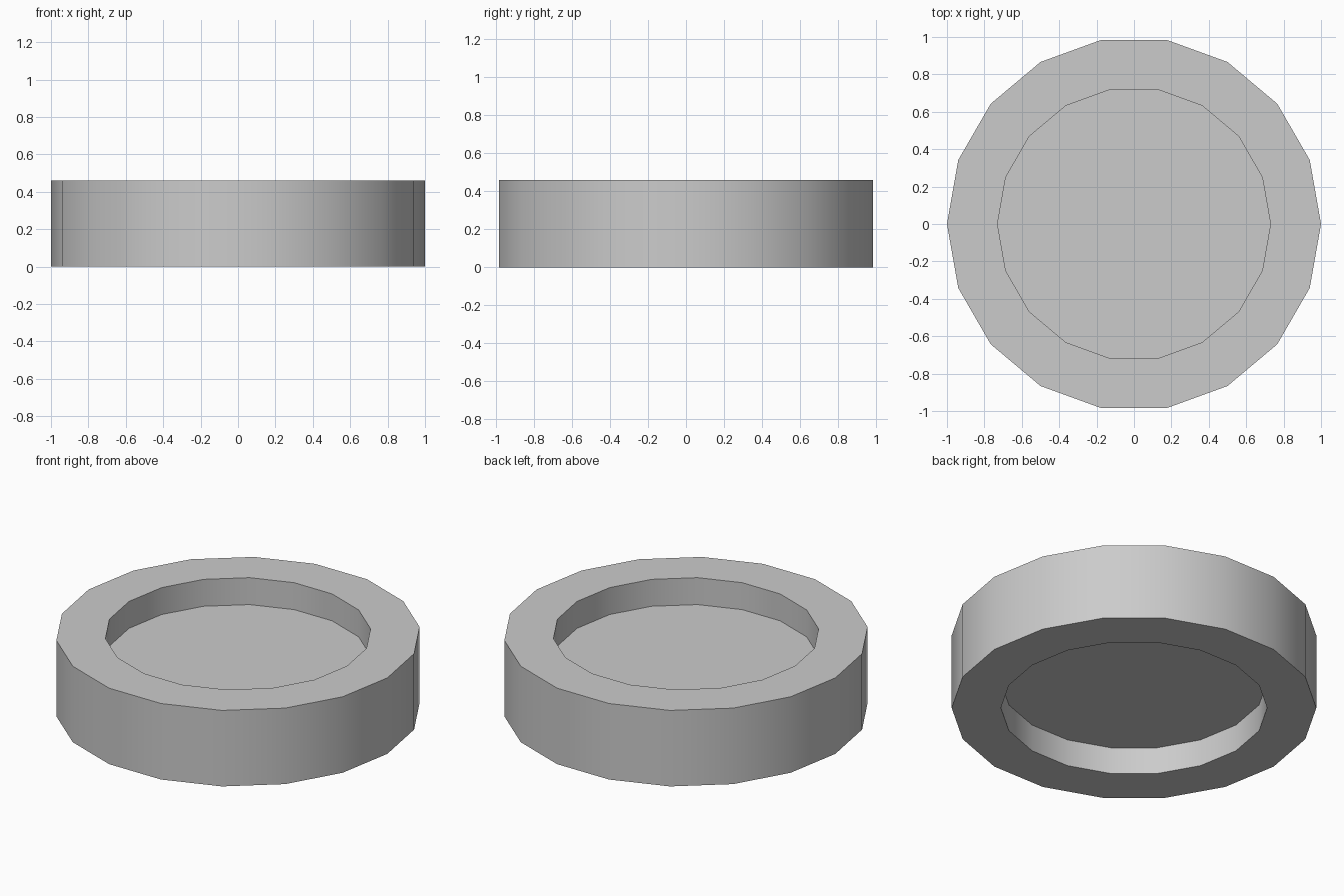
import bpy, bmesh, math

if "Cube" in bpy.data.objects:
    bpy.data.objects.remove(bpy.data.objects["Cube"])

SIDES = 18
R_OUT, R_IN = 1.0, 0.73
HEIGHT, RECESS = 0.46, 0.163

bm = bmesh.new()


def ring(radius, z):
    return [bm.verts.new((radius * math.cos(math.tau * i / SIDES),
                          radius * math.sin(math.tau * i / SIDES), z))
            for i in range(SIDES)]


# Profile from lower recess floor, around the rim, to upper recess floor
profile = [(R_IN, RECESS), (R_IN, 0), (R_OUT, 0),
           (R_OUT, HEIGHT), (R_IN, HEIGHT), (R_IN, HEIGHT - RECESS)]
rings = [ring(r, z) for r, z in profile]
for a, b in zip(rings, rings[1:]):
    for i in range(SIDES):
        j = (i + 1) % SIDES
        bm.faces.new((a[i], a[j], b[j], b[i]))

# Flat floors of both recesses
bm.faces.new(rings[0][::-1])
bm.faces.new(rings[-1])
bmesh.ops.recalc_face_normals(bm, faces=bm.faces)

mesh = bpy.data.meshes.new("recessed_disc")
bm.to_mesh(mesh)
bm.free()
disc = bpy.data.objects.new("recessed_disc", mesh)
bpy.context.collection.objects.link(disc)

# Smooth walls, sharp rims
bpy.context.view_layer.objects.active = disc
disc.select_set(True)
bpy.ops.object.shade_smooth_by_angle(angle=math.radians(30))
